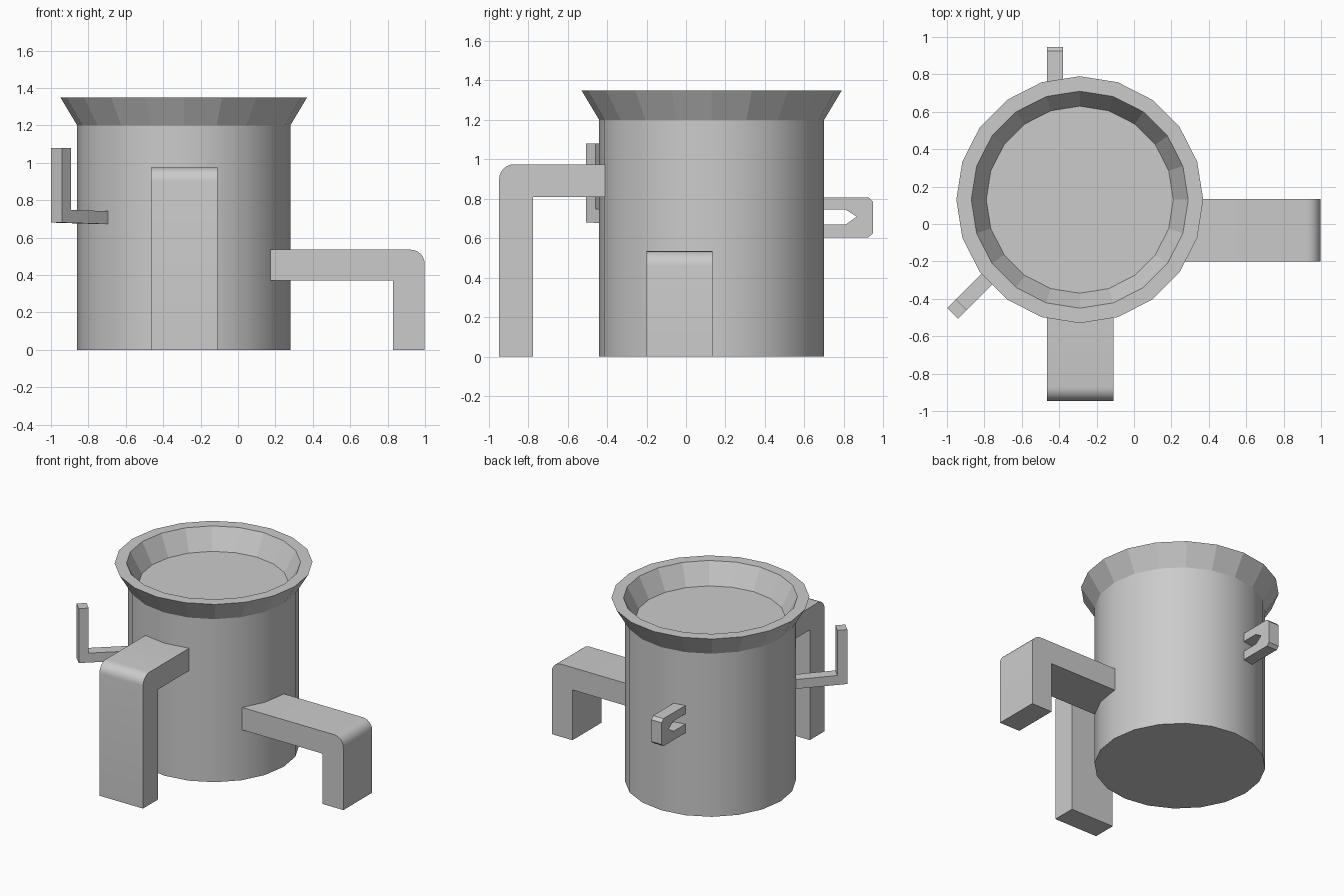
import bpy, bmesh
from math import cos, sin, pi, sqrt
from mathutils import Vector

if "Cube" in bpy.data.objects:
    bpy.data.objects.remove(bpy.data.objects["Cube"])

CX, CY, SIDES = -0.29, 0.13, 20


def finish(name, bm, smooth):
    bmesh.ops.recalc_face_normals(bm, faces=bm.faces)
    mesh = bpy.data.meshes.new(name)
    bm.to_mesh(mesh)
    bm.free()
    ob = bpy.data.objects.new(name, mesh)
    bpy.context.collection.objects.link(ob)
    if smooth:
        bpy.ops.object.select_all(action='DESELECT')
        ob.select_set(True)
        bpy.context.view_layer.objects.active = ob
        bpy.ops.object.shade_smooth_by_angle(angle=0.55)
    return ob


def lathe(name, profile, cap=False, closed=False, smooth=False):
    """Revolve (radius, z) points around the pot axis."""
    bm = bmesh.new()
    rings = [[bm.verts.new((CX + r * cos(2 * pi * i / SIDES), CY + r * sin(2 * pi * i / SIDES), z))
              for i in range(SIDES)] for r, z in profile]
    pairs = list(zip(rings, rings[1:]))
    if closed:
        pairs.append((rings[-1], rings[0]))
    for a, b in pairs:
        for i in range(SIDES):
            j = (i + 1) % SIDES
            bm.faces.new((a[i], a[j], b[j], b[i]))
    if cap:
        bm.faces.new(rings[0])
        bm.faces.new(rings[-1])
    return finish(name, bm, smooth)


def slab(name, profile, origin, direction, width):
    """Extrude a (distance, z) outline sideways; distance runs along direction."""
    d = Vector((*direction, 0)).normalized()
    side = Vector((-d.y, d.x, 0)) * width
    o = Vector((*origin, 0)) - side / 2
    bm = bmesh.new()
    face = bm.faces.new([bm.verts.new(o + d * u + Vector((0, 0, z))) for u, z in profile])
    new = bmesh.ops.extrude_face_region(bm, geom=[face])['geom']
    bmesh.ops.translate(bm, vec=side, verts=[v for v in new if isinstance(v, bmesh.types.BMVert)])
    return finish(name, bm, True)


def bent_leg(inner, outer, top, arm, leg, radius=0.075, steps=6):
    """Outline of an arm that turns down to the ground with a rounded elbow."""
    arc = [(outer - radius + radius * cos(a), top - radius + radius * sin(a))
           for a in (pi / 2 * k / steps for k in range(steps + 1))]
    return [(outer, 0)] + arc + [(inner, top), (inner, top - arm),
                                 (outer - leg, top - arm), (outer - leg, 0)]


# Pot body and flared rim
lathe("pot_body", [(0.57, 0), (0.57, 1.2)], cap=True, smooth=True)
lathe("flared_rim", [(0.57, 1.2), (0.66, 1.35), (0.58, 1.35), (0.5, 1.2)], closed=True)

# Two bent legs, front and right
slab("front_leg", bent_leg(0.36, 0.947, 0.975, 0.165, 0.172), (-0.2875, 0), (0, -1), 0.355)
slab("right_leg", bent_leg(0.1, 0.998, 0.535, 0.165, 0.168), (-0.0, -0.033), (1, 0), 0.335)

# Slotted lug on the back
slab("back_lug", [(0.6, 0.605), (0.925, 0.605), (0.947, 0.625), (0.947, 0.785), (0.925, 0.807),
                  (0.6, 0.807), (0.6, 0.745), (0.81, 0.745), (0.865, 0.71), (0.81, 0.67),
                  (0.6, 0.67)], (-0.4225, 0), (0, 1), 0.085)

# Upturned hook at the front left corner
slab("corner_hook", [(0, 0.68), (0, 1.08), (-0.067, 1.08), (-0.067, 0.748),
                     (-0.45, 0.738), (-0.45, 0.67)], (-0.97, -0.478), (-1, -1), 0.082)
